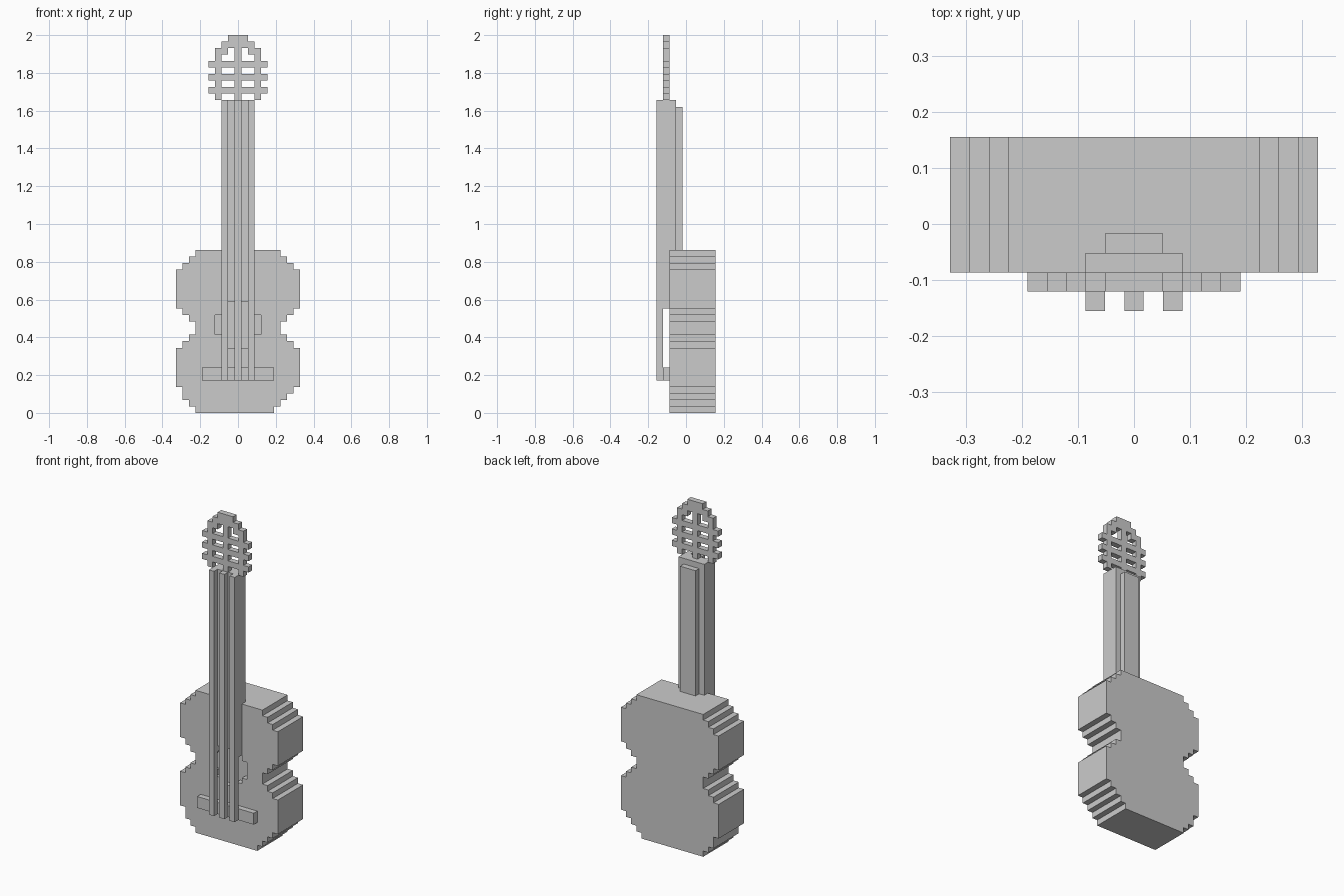
import bpy, bmesh

if "Cube" in bpy.data.objects:
    bpy.data.objects.remove(bpy.data.objects["Cube"])

U = 2 / 58  # one block of the stepped grid


def finish(bm, name):
    bmesh.ops.recalc_face_normals(bm, faces=bm.faces)
    mesh = bpy.data.meshes.new(name)
    bm.to_mesh(mesh)
    bm.free()
    obj = bpy.data.objects.new(name, mesh)
    bpy.context.collection.objects.link(obj)
    return obj


def extrude_y(bm, depth):
    geo = bmesh.ops.extrude_face_region(bm, geom=bm.faces[:])["geom"]
    verts = [g for g in geo if isinstance(g, bmesh.types.BMVert)]
    bmesh.ops.translate(bm, verts=verts, vec=(0, depth * U, 0))


def outline(name, right, left, z0, y0, y1):
    """Stepped silhouette: (half width, rows) from the bottom up on each side."""
    def side(steps, sign):
        pts, z = [], z0
        for half, rows in steps:
            pts += [(sign * half, z), (sign * half, z + rows)]
            z += rows
        return pts
    bm = bmesh.new()
    pts = side(right, 1) + side(left, -1)[::-1]
    bm.faces.new([bm.verts.new((x * U, y0 * U, z * U)) for x, z in pts])
    extrude_y(bm, y1 - y0)
    return finish(bm, name)


def block(name, x0, x1, y0, y1, z0, z1):
    bm = bmesh.new()
    bm.faces.new([bm.verts.new((x * U, y0 * U, z * U))
                  for x, z in ((x0, z0), (x1, z0), (x1, z1), (x0, z1))])
    extrude_y(bm, y1 - y0)
    return finish(bm, name)


def cut(obj, cutter):
    mod = obj.modifiers.new("sound_hole", 'BOOLEAN')
    mod.operation = 'DIFFERENCE'
    mod.solver = 'EXACT'
    mod.object = cutter


# Waisted body; the lower left corner is one block fuller than the right
upper = [(9.5, 6), (8.5, 1), (7.5, 1), (6.5, 2), (7.5, 1), (8.5, 1),
         (9.5, 6), (8.5, 1), (7.5, 1), (6.5, 1)]
body = outline("body", [(5.5, 1), (6.5, 1), (7.5, 1), (8.5, 1)] + upper,
               [(6.5, 1), (7.5, 1), (8.5, 2)] + upper, 0, -2.5, 4.5)

# Fingerboard and neck
fingerboard = block("fingerboard", -2.5, 2.5, -3.5, -2.5, 16, 48)
block("neck", -2.5, 2.5, -2.5, -1.5, 25, 48)
block("neck_back", -1.5, 1.5, -1.5, -0.5, 25, 47)

# Round sound hole, recessed into the body and notching the fingerboard end
hole = [(1.5, 1), (2.5, 1), (3.5, 3), (2.5, 1), (1.5, 1)]
cutter = outline("sound_hole_cutter", hole, hole, 10, -4, -1.5)
cutter.hide_render = True
cutter.display_type = 'WIRE'
cut(body, cutter)
cut(fingerboard, cutter)

# Bridge and strings
block("bridge", -5.5, 5.5, -3.5, -2.5, 5, 7)
for i, x in enumerate((-2, 0, 2)):
    block(f"string_{i + 1}", x - 0.5, x + 0.5, -4.5, -3.5, 5, 48)

# Slotted headstock with tuning pegs, drawn from the top row down
pattern = ["...###...",
           "..#####..",
           ".##.#.##.",
           ".#..#..#.",
           "#########",
           ".#..#..#.",
           "#########",
           ".#..#..#.",
           "#########",
           ".#..#..#."]
bm = bmesh.new()
for r, row in enumerate(pattern):
    for c, cell in enumerate(row):
        if cell == "#":
            x, z = c - 4.5, 57 - r
            bm.faces.new([bm.verts.new((a * U, -3.5 * U, b * U)) for a, b in
                          ((x, z), (x + 1, z), (x + 1, z + 1), (x, z + 1))])
bmesh.ops.remove_doubles(bm, verts=bm.verts, dist=U * 0.01)
extrude_y(bm, 1)
finish(bm, "headstock")
